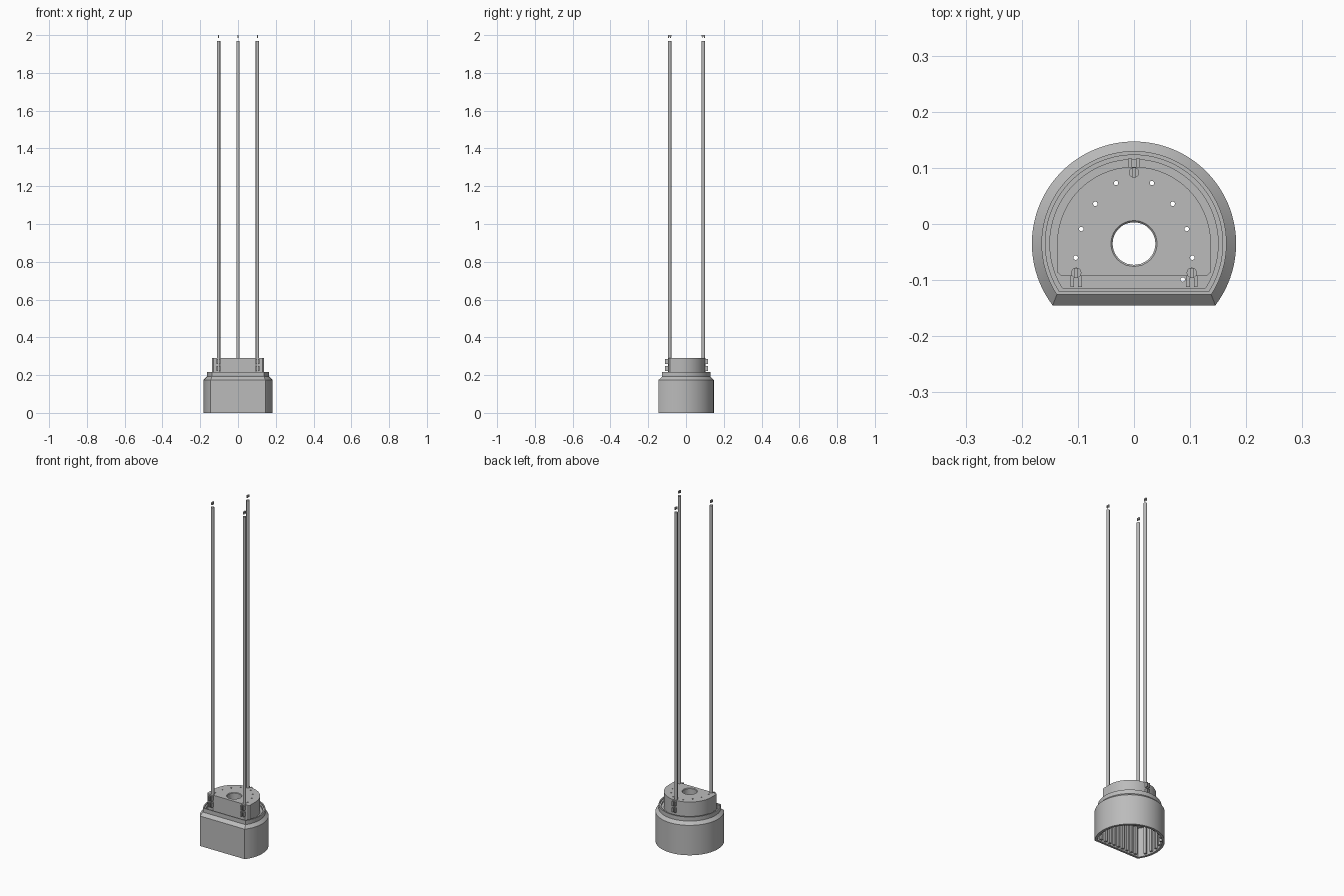
import bpy, bmesh, math
from mathutils import Matrix

cube = bpy.data.objects.get("Cube")
if cube:
    bpy.data.objects.remove(cube, do_unlink=True)

CY = -0.035          # centre of the round part
ARC, FLAT = 72, 12   # steps along the arc and along the flat front

grey = bpy.data.materials.new("plain grey")
grey.diffuse_color = (0.5, 0.5, 0.5, 1)
grey.use_nodes = True
grey.node_tree.nodes["Principled BSDF"].inputs["Base Color"].default_value = (0.5, 0.5, 0.5, 1)


def finish(bm, name):
    bmesh.ops.recalc_face_normals(bm, faces=bm.faces)
    mesh = bpy.data.meshes.new(name)
    bm.to_mesh(mesh)
    bm.free()
    mesh.materials.append(grey)
    ob = bpy.data.objects.new(name, mesh)
    bpy.context.collection.objects.link(ob)
    return ob


def smooth(ob):
    bpy.ops.object.select_all(action='DESELECT')
    ob.select_set(True)
    bpy.context.view_layer.objects.active = ob
    bpy.ops.object.shade_smooth_by_angle(angle=math.radians(30))


def d_ring(r, flat, straight=False):
    """D outline: an arc closed by a flat front."""
    a0 = math.asin((flat - CY) / r)
    pts = []
    for i in range(ARC + 1):
        a = a0 + (math.pi - 2 * a0) * i / ARC
        x, y = r * math.cos(a), CY + r * math.sin(a)
        if straight and y < CY:
            x = math.copysign(r - (0.008 if i in (0, ARC) else 0), x)
        pts.append((x, y))
    (x0, y0), (x1, y1) = pts[-1], pts[0]
    for i in range(1, FLAT):
        pts.append((x0 + (x1 - x0) * i / FLAT, flat))
    return pts


def hole_ring(r):
    """Circle whose points face those of the D outline."""
    out = []
    for x, y in d_ring(0.137, -0.093, True):
        a = math.atan2(y - CY, x)
        out.append((r * math.cos(a), CY + r * math.sin(a)))
    return out


def cylinder(bm, x, y, z0, z1, r, n=20):
    bmesh.ops.create_cone(bm, cap_ends=True, segments=n, radius1=r, radius2=r, depth=z1 - z0,
                          matrix=Matrix.Translation((x, y, (z0 + z1) / 2)))


def box(bm, centre, size, turn=0):
    m = Matrix.Translation(centre) @ Matrix.Rotation(turn, 4, 'Z') @ Matrix.Diagonal((*size, 1))
    bmesh.ops.create_cube(bm, size=1, matrix=m)


# Hollow housing: skirt, chamfer, stepped rim, groove, raised block and bore
outer = d_ring(0.182, -0.145)
lip = d_ring(0.165, -0.126)
step = d_ring(0.158, -0.12)
groove = d_ring(0.15, -0.114)
block = d_ring(0.137, -0.093, True)
inside = d_ring(0.168, -0.132)
sections = [(outer, 0), (outer, 0.175), (lip, 0.192), (lip, 0.216), (step, 0.216),
            (step, 0.209), (groove, 0.209), (groove, 0.2), (block, 0.2), (block, 0.29),
            (hole_ring(0.041), 0.29), (hole_ring(0.038), 0.287), (hole_ring(0.038), 0.172),
            (inside, 0.172), (inside, 0)]
bm = bmesh.new()
rings = [[bm.verts.new((x, y, z)) for x, y in ring] for ring, z in sections]
for k, a in enumerate(rings):
    b = rings[(k + 1) % len(rings)]
    for i in range(len(a)):
        j = (i + 1) % len(a)
        bm.faces.new((a[i], a[j], b[j], b[i]))
housing = finish(bm, "housing")

# Small screw holes
bm = bmesh.new()
for x, y in [(0.032, 0.073), (0.069, 0.036), (0.094, -0.009), (0.104, -0.06)]:
    for s in (-1, 1):
        cylinder(bm, s * x, y, 0.15, 0.31, 0.004, 16)
cylinder(bm, 0.087, -0.099, 0.15, 0.31, 0.004, 16)
cutter = finish(bm, "screw_hole_cutter")
cutter.hide_render = True
mod = housing.modifiers.new("holes", 'BOOLEAN')
mod.object, mod.operation, mod.solver = cutter, 'DIFFERENCE', 'EXACT'
bpy.context.view_layer.objects.active = housing
bpy.ops.object.modifier_apply(modifier=mod.name)
bpy.data.objects.remove(cutter, do_unlink=True)
smooth(housing)

# Upright ribs on the inside wall
bm = bmesh.new()
for i in range(17):
    a = math.radians(-20 + 220 * i / 16)
    box(bm, (0.163 * math.cos(a), CY + 0.163 * math.sin(a), 0.09), (0.014, 0.014, 0.164), a)
for i in range(-4, 5):
    box(bm, (i * 0.029, -0.127, 0.09), (0.014, 0.014, 0.164))
finish(bm, "inner_ribs")

# Three tall rods with separate tips and double-pronged clips
posts = [("back", 0, 0.092, 1), ("left", 0.103, -0.087, -1), ("right", -0.103, -0.087, -1)]
for side, x, y, out in posts:
    bm = bmesh.new()
    cylinder(bm, x, y, 0.2, 1.97, 0.0092)
    smooth(finish(bm, side + "_rod"))

    bm = bmesh.new()
    box(bm, (x, y, 1.996), (0.007, 0.018, 0.008))
    for s in (-1, 1):
        box(bm, (x, y + s * 0.006, 1.989), (0.007, 0.005, 0.008))
    finish(bm, side + "_rod_tip")

    bm = bmesh.new()
    for z in (0.236, 0.273):
        for s in (-1, 1):
            box(bm, (x + s * 0.007, y + out * 0.014, z), (0.007, 0.022, 0.026))
    finish(bm, side + "_rod_clip")
